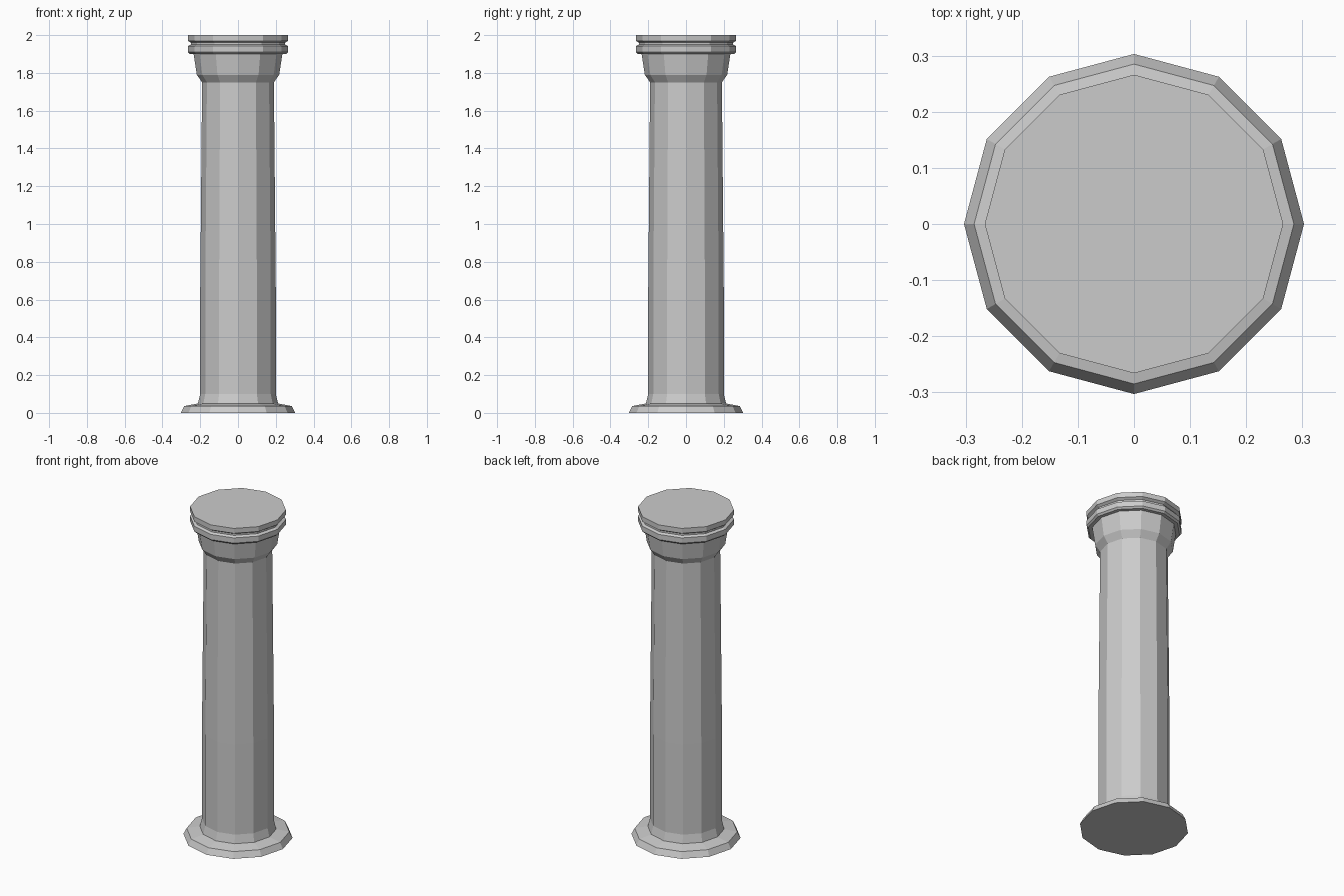
import bpy, bmesh
from math import sin, cos, tau

if "Cube" in bpy.data.objects:
    bpy.data.objects.remove(bpy.data.objects["Cube"])

SIDES = 12

def lathe(name, profile):
    """Revolve (radius, height) points into a closed, flat-faced solid."""
    bm = bmesh.new()
    rings = [[bm.verts.new((r * cos(tau * i / SIDES), r * sin(tau * i / SIDES), z))
              for i in range(SIDES)] for r, z in profile]
    for low, high in zip(rings, rings[1:]):
        for i in range(SIDES):
            j = (i + 1) % SIDES
            bm.faces.new((low[i], low[j], high[j], high[i]))
    bm.faces.new(rings[0][::-1])
    bm.faces.new(rings[-1])
    mesh = bpy.data.meshes.new(name)
    bm.to_mesh(mesh)
    bm.free()
    obj = bpy.data.objects.new(name, mesh)
    bpy.context.collection.objects.link(obj)
    return obj

# Whole column in one continuous profile: base, shaft, capital, grooved top
base = [(0.303, 0), (0.285, 0.036), (0.212, 0.05)]
shaft = [(0.2, 0.1), (0.2, 0.65), (0.19, 1.75)]
capital = [(0.218, 1.79), (0.235, 1.9)]
top_rings = [(0.256, 1.9), (0.266, 1.91), (0.266, 1.942), (0.25, 1.95),
             (0.25, 1.96), (0.266, 1.97), (0.266, 2.0)]
lathe("column", base + shaft + capital + top_rings)
